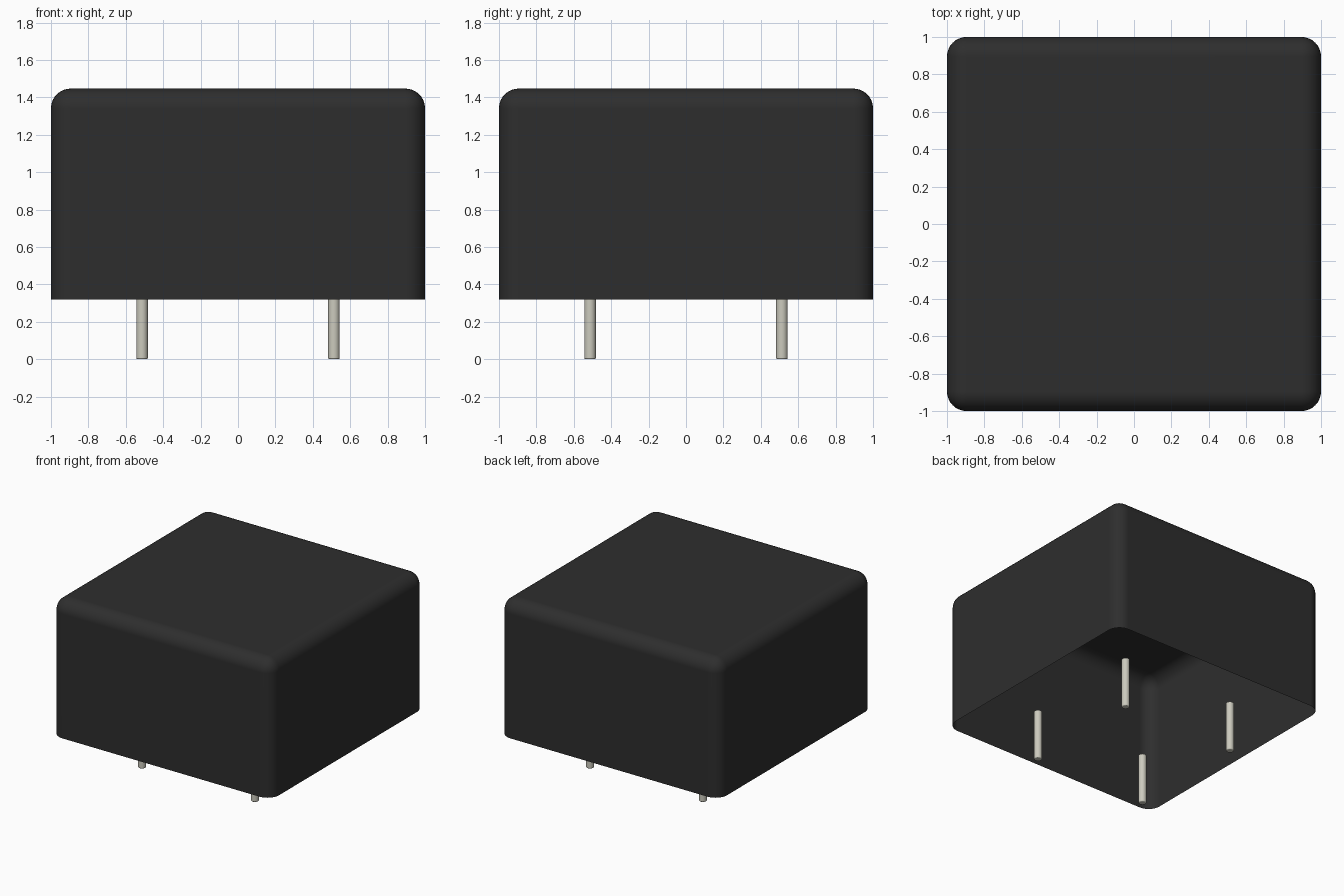
import bpy, bmesh
from mathutils import Matrix

cube = bpy.data.objects.get("Cube")
if cube:
    bpy.data.objects.remove(cube, do_unlink=True)


def material(name, rgb, roughness):
    mat = bpy.data.materials.new(name)
    mat.use_nodes = True
    mat.diffuse_color = (*rgb, 1)
    bsdf = mat.node_tree.nodes["Principled BSDF"]
    bsdf.inputs["Base Color"].default_value = (*rgb, 1)
    bsdf.inputs["Roughness"].default_value = roughness
    return mat


def finish(bm, name, mat):
    """Turn a bmesh into a smooth-shaded object with flat-looking large faces."""
    bmesh.ops.recalc_face_normals(bm, faces=bm.faces)
    mesh = bpy.data.meshes.new(name)
    bm.to_mesh(mesh)
    bm.free()
    mesh.materials.append(mat)
    obj = bpy.data.objects.new(name, mesh)
    bpy.context.collection.objects.link(obj)
    bpy.ops.object.select_all(action='DESELECT')
    obj.select_set(True)
    bpy.context.view_layer.objects.active = obj
    bpy.ops.object.shade_smooth_by_angle(angle=0.9)
    weighted = obj.modifiers.new("weighted_normals", 'WEIGHTED_NORMAL')
    weighted.keep_sharp = True
    return obj


black_plastic = material("black plastic", (0.027, 0.027, 0.027), 0.5)
pin_metal = material("tinned metal", (0.60, 0.59, 0.51), 0.4)

# Housing: thin open-bottomed box with rounded sides and top
BOTTOM, TOP, ROUND = 0.32, 1.447, 0.105
bm = bmesh.new()
bmesh.ops.create_cube(bm, size=1, matrix=Matrix.Translation((0, 0, (BOTTOM + TOP) / 2))
                      @ Matrix.Diagonal((2, 2, TOP - BOTTOM, 1)))
edges = [e for e in bm.edges if max(v.co.z for v in e.verts) > TOP - 0.01]
bmesh.ops.bevel(bm, geom=edges, offset=ROUND, segments=8, profile=0.5, affect='EDGES')
bm.normal_update()
open_face = [f for f in bm.faces if f.normal.z < -0.99]
bmesh.ops.delete(bm, geom=open_face, context='FACES')
finish(bm, "housing", black_plastic)

# Four contact pins with softened ends
PIN_SPREAD, PIN_RADIUS, PIN_LENGTH = 0.513, 0.031, 0.415
for y, row in ((-PIN_SPREAD, "front"), (PIN_SPREAD, "back")):
    for x, side in ((-PIN_SPREAD, "right"), (PIN_SPREAD, "left")):
        bm = bmesh.new()
        bmesh.ops.create_cone(bm, cap_ends=True, segments=24, radius1=PIN_RADIUS,
                              radius2=PIN_RADIUS, depth=PIN_LENGTH,
                              matrix=Matrix.Translation((0, 0, PIN_LENGTH / 2)))
        rims = [e for e in bm.edges if abs(e.verts[0].co.z - e.verts[1].co.z) < 1e-4]
        bmesh.ops.bevel(bm, geom=rims, offset=0.008, segments=3, profile=0.5, affect='EDGES')
        pin = finish(bm, f"{row}_{side}_pin", pin_metal)
        pin.location = (x, y, 0)
